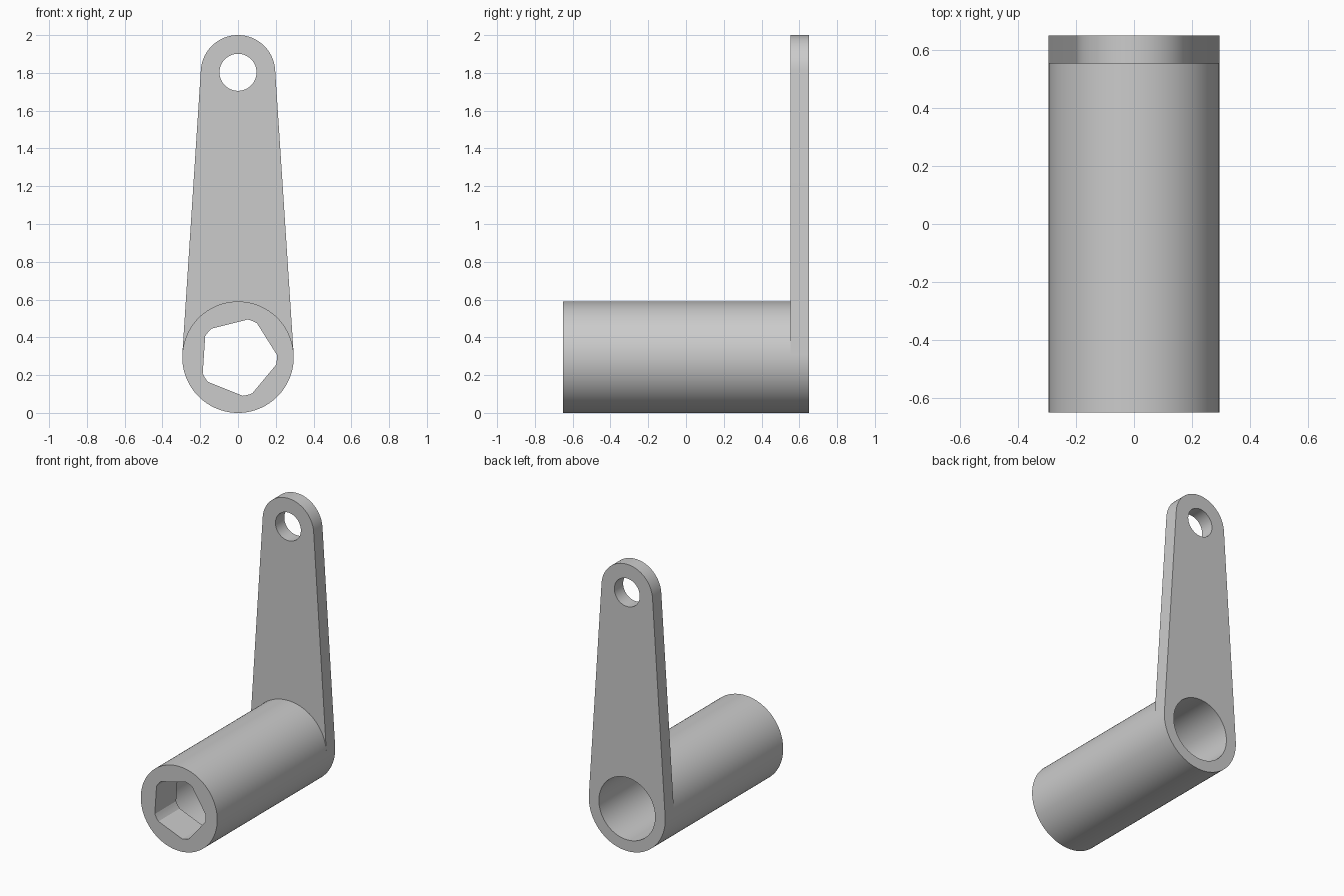
import bpy, bmesh
from math import sin, cos, asin, pi, radians

if "Cube" in bpy.data.objects:
    bpy.data.objects.remove(bpy.data.objects["Cube"])

FRONT, BACK = -0.65, 0.65
ARM_FRONT = 0.553       # where the barrel meets the arm
SOCKET_END = -0.415     # depth of the five-sided socket
BARREL_R, BORE_R, TIP_R, EYE_R = 0.295, 0.217, 0.197, 0.098
LOW_Z, TIP_Z = BARREL_R, 2 - TIP_R

steel = bpy.data.materials.new("grey steel")
steel.use_nodes = True
grey = (0.6, 0.6, 0.6, 1)
steel.diffuse_color = grey
steel.node_tree.nodes["Principled BSDF"].inputs["Base Color"].default_value = grey


def arc(z, r, start, end, steps):
    """Points on an arc about x = 0 in the front plane."""
    angles = [start + (end - start) * i / steps for i in range(steps + 1)]
    return [(r * cos(a), z + r * sin(a)) for a in angles]


def circle(z, r, steps=96):
    return arc(z, r, 0, 2 * pi, steps)[:-1]


def prism(name, outline, y0, y1):
    """Extrude a front-plane outline from y0 to y1."""
    bm = bmesh.new()
    face = bm.faces.new([bm.verts.new((x, y0, z)) for x, z in outline])
    new = bmesh.ops.extrude_face_region(bm, geom=[face], use_keep_orig=True)["geom"]
    bmesh.ops.translate(bm, vec=(0, y1 - y0, 0),
                        verts=[v for v in new if isinstance(v, bmesh.types.BMVert)])
    bmesh.ops.recalc_face_normals(bm, faces=bm.faces)
    mesh = bpy.data.meshes.new(name)
    bm.to_mesh(mesh)
    bm.free()
    mesh.materials.append(steel)
    obj = bpy.data.objects.new(name, mesh)
    bpy.context.collection.objects.link(obj)
    return obj


def select(obj):
    bpy.ops.object.select_all(action="DESELECT")
    obj.select_set(True)
    bpy.context.view_layer.objects.active = obj


def cut(obj, outline, y0, y1):
    """Cut a straight hole and discard the cutter."""
    cutter = prism("cutter", outline, y0, y1)
    cutter.hide_render = True
    mod = obj.modifiers.new("hole", "BOOLEAN")
    mod.operation, mod.solver, mod.object = "DIFFERENCE", "EXACT", cutter
    select(obj)
    bpy.ops.object.modifier_apply(modifier=mod.name)
    bpy.data.objects.remove(cutter)


# Barrel: round bore from the back, five-sided socket at the front
barrel = prism("barrel", circle(LOW_Z, BARREL_R), FRONT, ARM_FRONT)
cut(barrel, circle(LOW_Z, BORE_R), SOCKET_END, BACK)
pentagon = []
for i in range(5):
    mid = radians(72 * i - 3.8)
    pentagon += arc(LOW_Z, 0.206, mid - radians(7.3), mid + radians(7.3), 4)
cut(barrel, pentagon, FRONT - 0.1, SOCKET_END + 0.1)

# Arm: tapered plate tangent to both round ends
lean = asin((BARREL_R - TIP_R) / (TIP_Z - LOW_Z))
outline = (arc(TIP_Z, TIP_R, lean, pi - lean, 48)
           + arc(LOW_Z, BARREL_R, pi - lean, 2 * pi + lean, 50))
arm = prism("arm", outline, ARM_FRONT, BACK)
cut(arm, circle(LOW_Z, BORE_R), ARM_FRONT - 0.1, BACK + 0.1)
cut(arm, circle(TIP_Z, EYE_R, 64), ARM_FRONT - 0.1, BACK + 0.1)

for part in (barrel, arm):
    select(part)
    bpy.ops.object.shade_smooth_by_angle(angle=radians(30))
